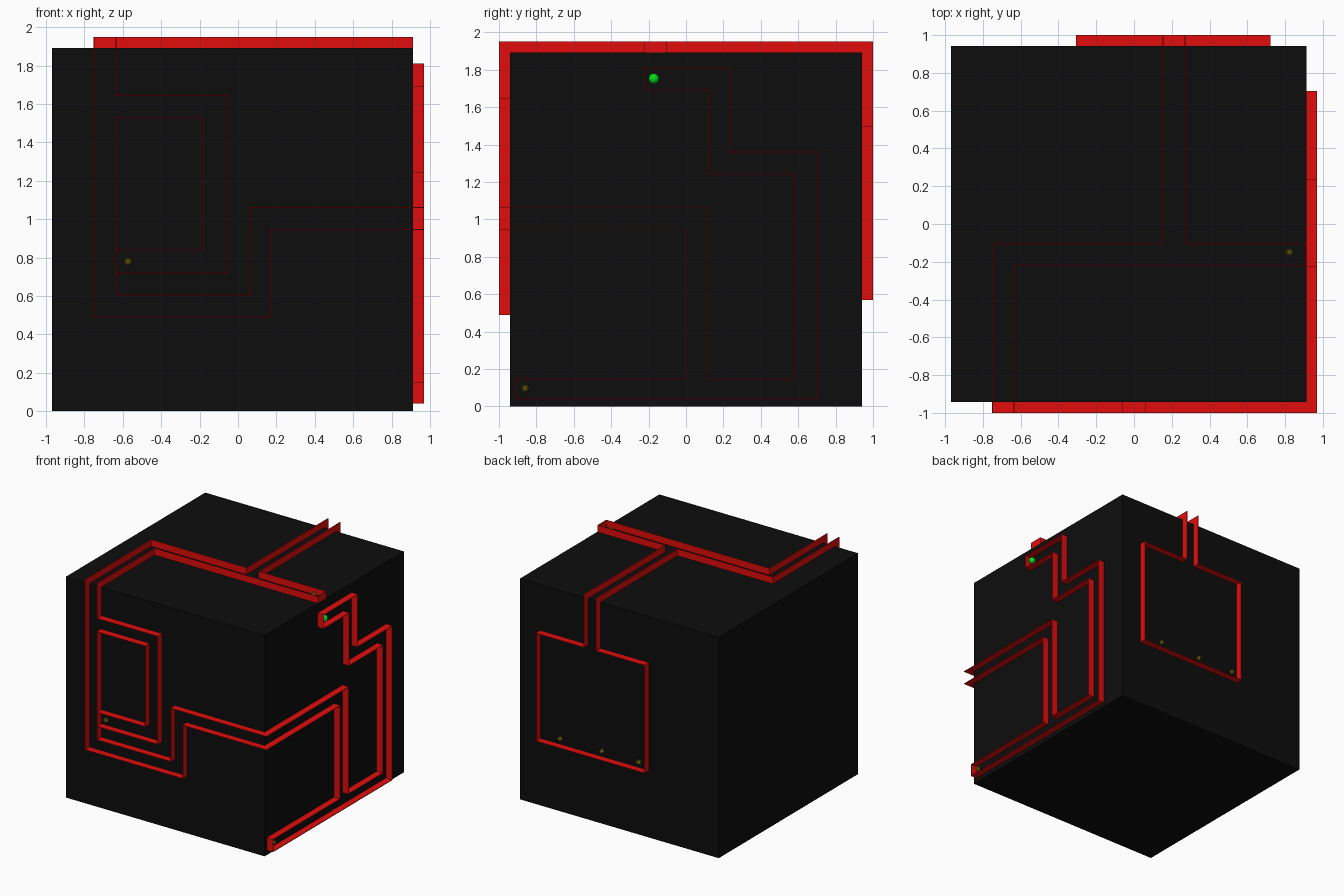
import bpy, bmesh
from mathutils import Vector

if "Cube" in bpy.data.objects:
    bpy.data.objects.remove(bpy.data.objects["Cube"])

# Block limits and wall height
X0, X1, Y0, Y1, ZT = -0.97, 0.912, -0.942, 0.942, 1.892
H = 0.058
XE, YF, YB, ZE = X1 + H, Y0 - H, Y1 + H, ZT + H


def material(name, rgb):
    m = bpy.data.materials.new(name)
    m.diffuse_color = (*rgb, 1)
    m.use_nodes = True
    m.node_tree.nodes["Principled BSDF"].inputs["Base Color"].default_value = m.diffuse_color
    return m


BLACK = material("black", (0.004, 0.004, 0.004))
RED = material("red", (0.75, 0.004, 0.004))
GREEN = material("green", (0.0, 0.75, 0.01))
YELLOW = material("yellow", (0.6, 0.5, 0.01))


def finish(name, bm, mat):
    me = bpy.data.meshes.new(name)
    bm.to_mesh(me)
    bm.free()
    me.materials.append(mat)
    ob = bpy.data.objects.new(name, me)
    bpy.context.collection.objects.link(ob)
    return ob


# Face maps: (u, v, height above face) -> world position
FACES = {
    "front": lambda u, v, h: Vector((u, Y0 - h, v)),
    "back": lambda u, v, h: Vector((u, Y1 + h, v)),
    "right": lambda u, v, h: Vector((X1 + h, u, v)),
    "top": lambda u, v, h: Vector((u, v, ZT + h)),
}


def wall(name, face, path, closed=False):
    """Thin upright wall following a path drawn on one face of the block."""
    bm = bmesh.new()
    pos = FACES[face]
    cols = [(bm.verts.new(pos(u, v, 0)), bm.verts.new(pos(u, v, H))) for u, v in path]
    for a, b in zip(cols, cols[1:] + (cols[:1] if closed else [])):
        bm.faces.new((a[0], b[0], b[1], a[1]))
    ob = finish(name, bm, RED)
    sol = ob.modifiers.new("thickness", "SOLIDIFY")
    sol.thickness, sol.offset, sol.use_even_offset = 0.005, 0, True


def spiked_ball(name, face, u, v):
    """Small ball with spikes along the axes and diagonals."""
    bm = bmesh.new()
    c = FACES[face](u, v, 0.026)
    bmesh.ops.create_icosphere(bm, subdivisions=2, radius=0.012)
    R = (-1, 0, 1)
    for d in [Vector((x, y, z)) for x in R for y in R for z in R
              if abs(x) + abs(y) + abs(z) in (1, 2)]:
        d.normalize()
        s = bmesh.ops.create_cone(bm, segments=6, radius1=0.005, radius2=0, depth=0.016, cap_ends=True)
        q = d.to_track_quat('Z', 'Y')
        for w in s["verts"]:
            w.co = q @ w.co + d * 0.018
    bmesh.ops.translate(bm, verts=bm.verts, vec=c)
    finish(name, bm, YELLOW)


# Black block
bm = bmesh.new()
bmesh.ops.create_cube(bm, size=1)
for w in bm.verts:
    w.co = Vector((X1 if w.co.x > 0 else X0, Y1 if w.co.y > 0 else Y0, ZT if w.co.z > 0 else 0))
finish("block", bm, BLACK)

# Front maze walls
wall("front_outer_wall", "front",
     [(-.75, ZE), (-.75, .49), (.175, .49), (.175, .947), (XE, .947)])
wall("front_inner_wall", "front",
     [(-.636, ZE), (-.636, 1.645), (-.063, 1.645), (-.063, .72), (-.636, .72)])
wall("front_lower_wall", "front",
     [(-.636, .84), (-.636, .605), (.062, .605), (.062, 1.062), (XE, 1.062)])
wall("front_island_wall", "front",
     [(-.636, .84), (-.18, .84), (-.18, 1.53), (-.636, 1.53)], closed=True)

# Right maze wall
wall("right_wall", "right",
     [(Y0, 1.062), (.112, 1.062), (.112, .147), (.577, .147), (.577, 1.243), (.12, 1.243),
      (.12, 1.692), (-.222, 1.692), (-.222, 1.808), (.235, 1.808), (.235, 1.36), (.702, 1.36),
      (.702, .042), (-.91, .042), (-.91, .147), (-.003, .147), (-.003, .947), (Y0, .947)])

# Top maze walls
wall("top_left_wall", "top", [(-.75, Y0), (-.75, -.104), (.153, -.104), (.153, YB)])
wall("top_right_wall", "top",
     [(-.636, Y0), (-.636, -.22), (.909, -.22), (.909, -.104), (.27, -.104), (.27, YB)])

# Back room wall
wall("back_wall", "back",
     [(.153, ZT), (.153, 1.495), (-.305, 1.495), (-.305, .572), (.72, .572),
      (.72, 1.495), (.27, 1.495), (.27, ZT)])

# Spiked balls in the dead ends and the back room
for i, spot in enumerate([("front", -.573, .78), ("right", -.86, .097), ("top", .823, -.15),
                          ("back", .516, .635), ("back", .12, .635), ("back", -.23, .635)]):
    spiked_ball(f"spiked_ball_{i + 1}", *spot)

# Green ball
bm = bmesh.new()
bmesh.ops.create_uvsphere(bm, u_segments=24, v_segments=12, radius=0.028)
bmesh.ops.translate(bm, verts=bm.verts, vec=FACES["right"](-.172, 1.752, .028))
for f in bm.faces:
    f.smooth = True
finish("green_ball", bm, GREEN)
